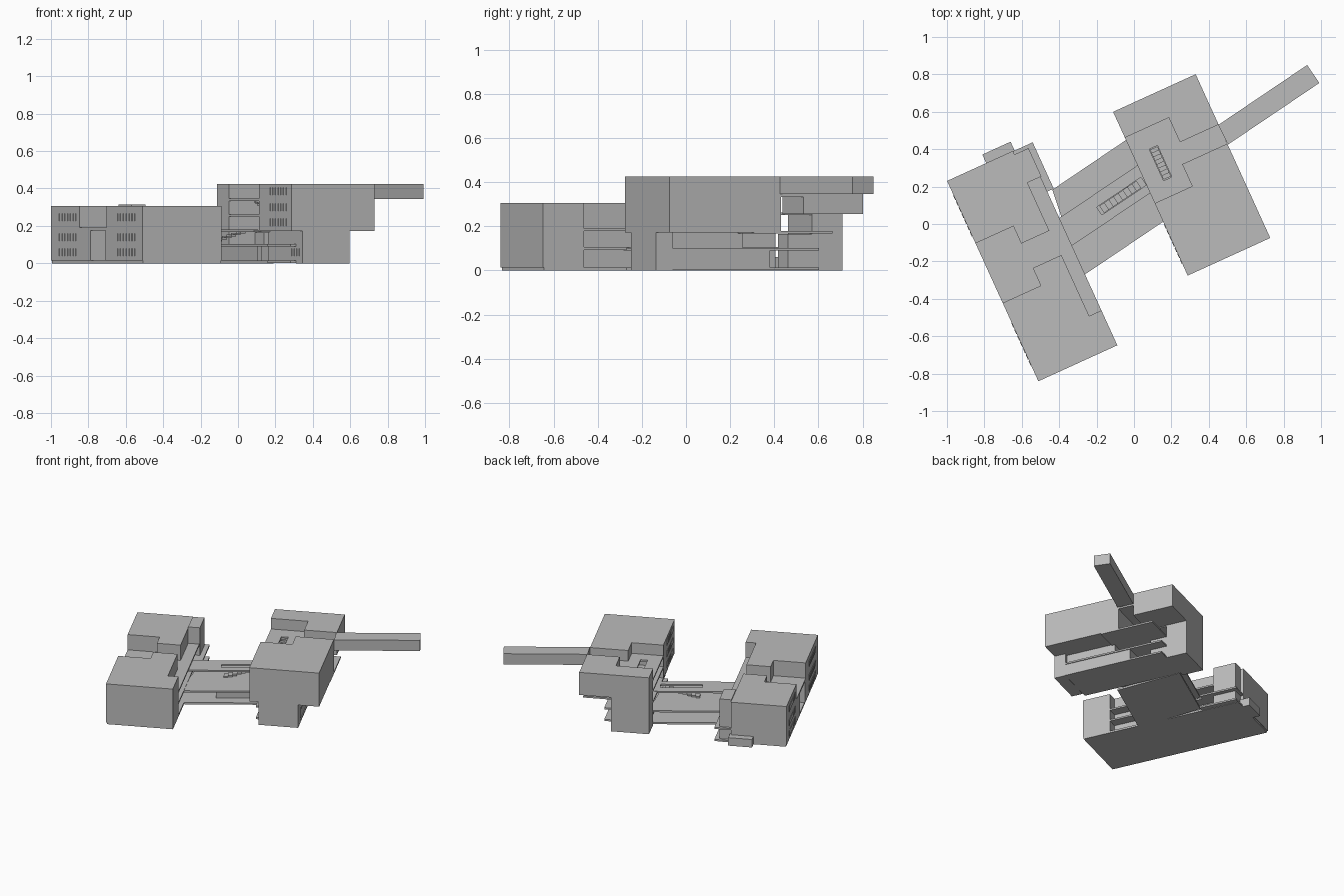
import bpy, bmesh, math
from mathutils import Matrix

cube = bpy.data.objects.get("Cube")
if cube:
    bpy.data.objects.remove(cube, do_unlink=True)

grey = bpy.data.materials.new("plain grey")
grey.use_nodes = True
grey.diffuse_color = (0.5, 0.5, 0.5, 1)
grey.node_tree.nodes["Principled BSDF"].inputs["Base Color"].default_value = (0.5, 0.5, 0.5, 1)

WINGS = math.radians(24.5)    # heading of both wings
BRIDGE = math.radians(34)     # heading of the bridge and the arm


def finish(name, bm, angle):
    bm.transform(Matrix.Rotation(angle, 4, 'Z'))
    bmesh.ops.recalc_face_normals(bm, faces=bm.faces)
    mesh = bpy.data.meshes.new(name)
    bm.to_mesh(mesh)
    bm.free()
    mesh.materials.append(grey)
    bpy.context.collection.objects.link(bpy.data.objects.new(name, mesh))


def add_prism(bm, outline, z0, z1):
    face = bm.faces.new([bm.verts.new((x, y, z0)) for x, y in outline])
    top = bmesh.ops.extrude_face_region(bm, geom=[face])["geom"]
    verts = [g for g in top if isinstance(g, bmesh.types.BMVert)]
    bmesh.ops.translate(bm, verts=verts, vec=(0, 0, z1 - z0))


def boxes(name, *items, angle=WINGS):
    """Each item is u0, u1, v0, v1, z0, z1 in the rotated plan."""
    bm = bmesh.new()
    for u0, u1, v0, v1, z0, z1 in items:
        add_prism(bm, [(u0, v0), (u1, v0), (u1, v1), (u0, v1)], z0, z1)
    finish(name, bm, angle)


def prism(name, outline, z0, z1, angle):
    bm = bmesh.new()
    add_prism(bm, outline, z0, z1)
    finish(name, bm, angle)


def slabs(name, u0, u1, v0, v1, tops, thick=0.012, angle=WINGS):
    boxes(name, *[(u0, u1, v0, v1, t - thick, t) for t in tops], angle=angle)


# West wing: base, two end masses and a lower middle
W, E, ROOF = -0.814, -0.35, 0.305
boxes("west_base", (W + .005, E, -.548, .62, 0, .014))
boxes("west_south_mass",
      (W, -.422, -.553, -.093, .014, ROOF),
      (-.422, E, -.553, -.348, .014, ROOF),
      (-.59, -.422, -.093, .01, .014, ROOF))
boxes("west_north_mass",
      (W, -.427, .257, .624, .014, ROOF),
      (-.592, -.427, .155, .257, .014, ROOF))
boxes("west_stair_tower", (-.427, -.345, .437, .603, .014, ROOF + .008))
boxes("west_middle",
      (W, -.72, .118, .257, .014, .19),
      (W, -.72, -.093, -.075, .014, .19),
      (-.72, -.435, -.093, .257, .014, .19),
      (W, -.72, -.075, .118, .175, .19))
slabs("west_gallery_floors", -.435, E, -.348, .437, (.105, .19))
slabs("west_tower_landings", -.43, -.312, .35, .622, (.014, .105))
boxes("west_porch", (-.584, -.418, .6, .674, 0, .06))

# Bridge: ground slab, wide deck and a raised walkway with a stair well
ends = {-.077: (-.39, .14), .396: (-.26, .25)}
south, north = ends
outline = [(ends[south][0], south), (ends[south][1], south),
           (ends[north][1], north), (ends[north][0], north)]
prism("bridge_ground_slab", outline, 0, .014, BRIDGE)
prism("bridge_deck", outline, .09, .102, BRIDGE)
boxes("bridge_walkway",
      (-.33, .21, .186, .25, .168, .18),
      (-.35, .19, .089, .136, .168, .18),
      (-.35, -.115, .136, .186, .168, .18),
      (.17, .21, .136, .186, .168, .18), angle=BRIDGE)
STEPS = 8
boxes("bridge_stair",
      *[(-.1 + i * .03, -.07 + i * .03, .138, .184, .1 + i * .0085, .112 + i * .0085)
        for i in range(STEPS)], angle=BRIDGE)
boxes("bridge_room", (-.15, .13, 0, .05, .014, .09), angle=BRIDGE)

# East wing: raised masses on two cores
A, B, TOP = .147, .632, .425
boxes("east_south_mass",
      (A, B, -.37, .055, .172, TOP),
      (.367, B, .055, .184, .172, TOP))
boxes("east_north_mass",
      (A, B, .44, .592, .255, TOP),
      (.405, B, .296, .44, .255, TOP))
boxes("east_north_core",
      (A, .41, .44, .592, 0, .255),
      (.3, .41, .32, .44, .014, .165))
boxes("east_south_core",
      (.21, .486, -.37, -.288, 0, .172),
      (.21, .46, -.288, .075, .014, .172))
slabs("east_lower_floors", A + .03, .486, -.288, .44, (.014, .102))
boxes("east_lower_room", (.23, .48, -.288, .2, .014, .09))
slabs("east_entry_floor", A, B, .05, .44, (.178,))
slabs("east_gallery_floor", A, .405, .055, .44, (.262,))
boxes("east_gallery_wall", (.34, .367, .055, .3, .178, .34))

# Upper terrace with an opening for its stair
boxes("east_terrace",
      (A, .24, .055, .44, .333, .345),
      (.288, .405, .055, .44, .333, .345),
      (.24, .288, .055, .145, .333, .345),
      (.24, .288, .33, .44, .333, .345),
      (.405, B, .184, .296, .333, .345))
boxes("east_terrace_stair",
      *[(.242, .286, .15 + i * .022, .172 + i * .022, .262 + i * .009, .274 + i * .009)
        for i in range(STEPS)])

# Cantilevered arm
prism("long_arm", [(.655, .071), (1.243, .071), (1.243, .187), (.669, .187)],
      .345, TOP, BRIDGE)


# Rows of thin window plates on the west faces
def window_rows(name, face, v0, v1, heights, count=7):
    step = (v1 - v0) / count
    boxes(name, *[(face - .003, face, v0 + i * step, v0 + (i + .7) * step, z - .02, z + .02)
                  for z in heights for i in range(count)])


window_rows("west_north_windows", W, .3, .55, (.06, .14, .245))
window_rows("west_south_windows", W, -.46, -.2, (.06, .14, .245))
window_rows("east_windows", A, -.3, -.06, (.22, .3, .385))
window_rows("east_core_windows", .21, -.33, -.2, (.06,), 4)
